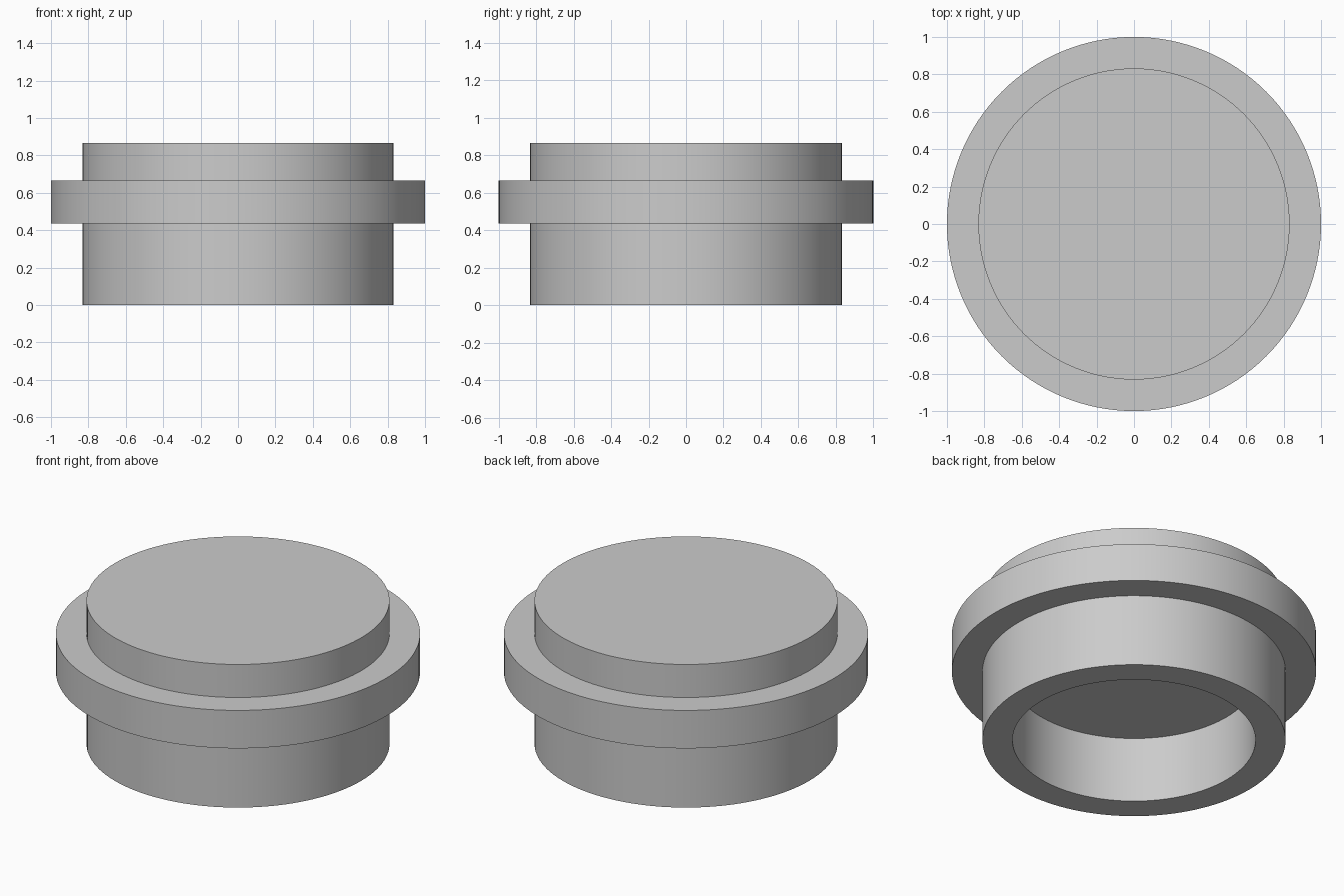
import bpy, bmesh, math

if "Cube" in bpy.data.objects:
    bpy.data.objects.remove(bpy.data.objects["Cube"])

SEGMENTS = 128


def lathe(name, profile):
    """Revolve an (r, z) profile around the z axis."""
    bm = bmesh.new()
    verts = [bm.verts.new((r, 0, z)) for r, z in profile]
    edges = [bm.edges.new(pair) for pair in zip(verts, verts[1:])]
    bmesh.ops.spin(bm, geom=verts + edges, cent=(0, 0, 0), axis=(0, 0, 1),
                   angle=math.tau, steps=SEGMENTS, use_duplicate=False)
    bmesh.ops.remove_doubles(bm, verts=bm.verts, dist=1e-4)
    bmesh.ops.recalc_face_normals(bm, faces=bm.faces)
    mesh = bpy.data.meshes.new(name)
    bm.to_mesh(mesh)
    bm.free()
    obj = bpy.data.objects.new(name, mesh)
    bpy.context.collection.objects.link(obj)
    bpy.ops.object.select_all(action='DESELECT')
    obj.select_set(True)
    bpy.context.view_layer.objects.active = obj
    bpy.ops.object.shade_smooth_by_angle(angle=math.radians(30))
    return obj


# Flanged plug: blind bore from below, outer wall, collar, flat top
lathe("flanged_cap", [
    (0, 0.397), (0.667, 0.397), (0.667, 0),
    (0.832, 0), (0.832, 0.437),
    (1, 0.437), (1, 0.667),
    (0.832, 0.667), (0.832, 0.867), (0, 0.867),
])
